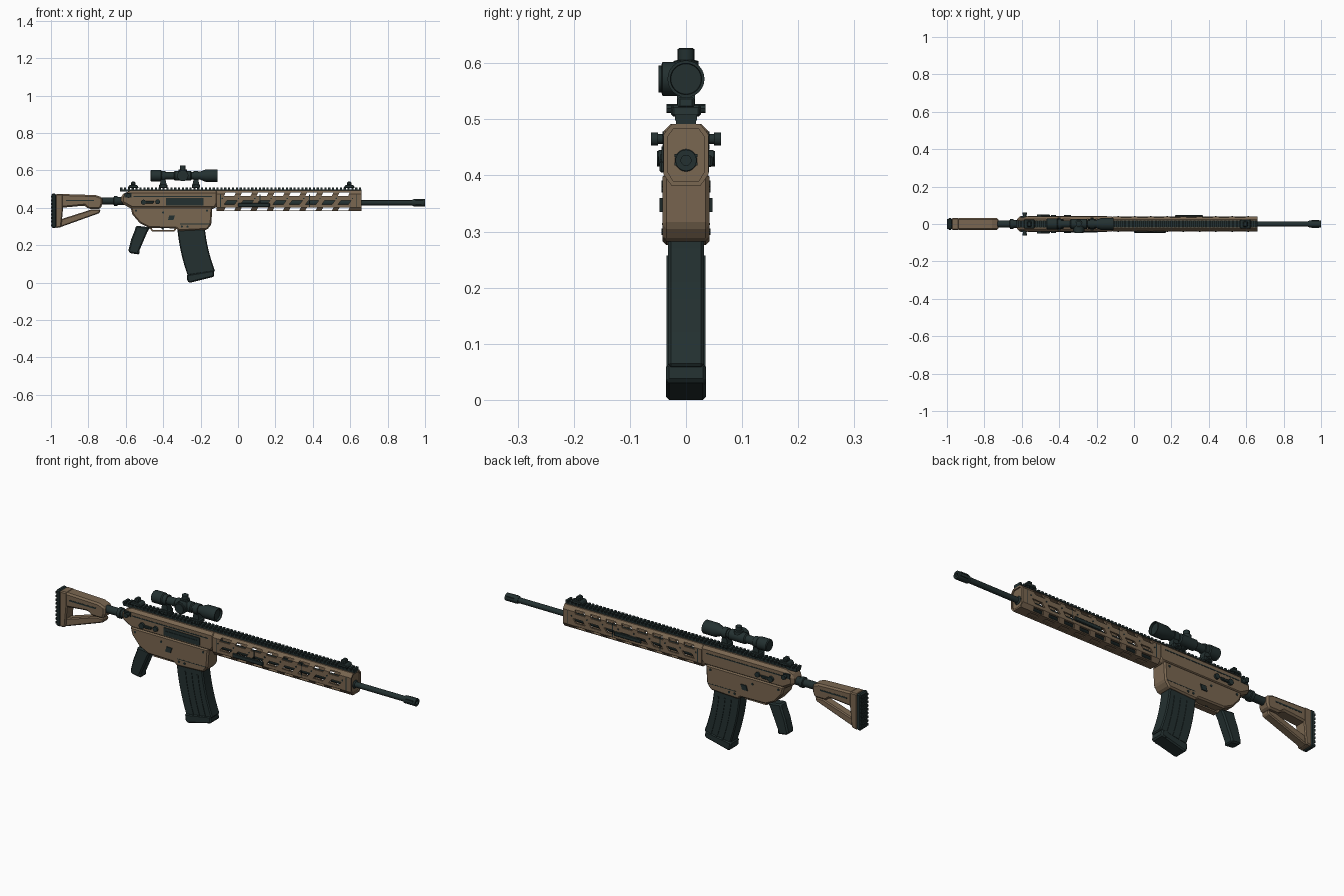
import bpy, bmesh, math
from mathutils import Matrix, Vector


def material(name, rgb):
    m = bpy.data.materials.new(name)
    m.diffuse_color = (*rgb, 1)
    return m


TAN = material("tan", (0.195, 0.135, 0.082))
DARK = material("dark green grey", (0.017, 0.030, 0.030))


def finish(name, bm, mat, bevel=0.0, smooth=False):
    bmesh.ops.recalc_face_normals(bm, faces=bm.faces)
    me = bpy.data.meshes.new(name)
    bm.to_mesh(me)
    bm.free()
    ob = bpy.data.objects.new(name, me)
    bpy.context.collection.objects.link(ob)
    me.materials.append(mat)
    if bevel:
        b = ob.modifiers.new("bevel", 'BEVEL')
        b.width, b.segments, b.limit_method = bevel, 1, 'ANGLE'
    if smooth:
        bpy.ops.object.select_all(action='DESELECT')
        ob.select_set(True)
        bpy.context.view_layer.objects.active = ob
        bpy.ops.object.shade_smooth_by_angle(angle=math.radians(35))
    return ob


def add_prism(bm, pts, y0, y1):
    """Side outline (x, z) pushed from y0 to y1."""
    f = bm.faces.new([bm.verts.new((x, y0, z)) for x, z in pts])
    g = bmesh.ops.extrude_face_region(bm, geom=[f])
    vs = [v for v in g["geom"] if isinstance(v, bmesh.types.BMVert)]
    bmesh.ops.translate(bm, verts=vs, vec=(0, y1 - y0, 0))


def prism(name, pts, y0, y1, mat, bevel=0.0):
    bm = bmesh.new()
    add_prism(bm, pts, y0, y1)
    return finish(name, bm, mat, bevel)


def rect(x0, x1, z0, z1, slant=0.0):
    return [(x0, z0), (x1, z0), (x1 + slant, z1), (x0 + slant, z1)]


def box(name, x0, x1, y0, y1, z0, z1, mat, bevel=0.0):
    return prism(name, rect(x0, x1, z0, z1), y0, y1, mat, bevel)


def lathe(name, prof, origin, axis, mat, n=20):
    """Turn (distance, radius) points around an axis through origin."""
    bm = bmesh.new()
    rot = Vector((0, 0, 1)).rotation_difference(Vector(axis)).to_matrix().to_4x4()
    mt = Matrix.Translation(origin) @ rot
    rings = [[bm.verts.new(mt @ Vector((r * math.cos(2 * math.pi * i / n),
                                        r * math.sin(2 * math.pi * i / n), d)))
              for i in range(n)] for d, r in prof]
    for a, b in zip(rings, rings[1:]):
        for i in range(n):
            bm.faces.new((a[i], a[(i + 1) % n], b[(i + 1) % n], b[i]))
    bm.faces.new(rings[0])
    bm.faces.new(rings[-1])
    return finish(name, bm, mat, 0, True)


# Stock: butt pad with ridges, spine, top bar, lower strut
box("butt_pad", -0.996, -0.972, -0.031, 0.031, 0.292, 0.476, DARK, 0.006)
for i in range(9):
    z = 0.302 + i * 0.019
    box("pad_ridge", -1.0, -0.99, -0.027, 0.027, z, z + 0.01, DARK)
prism("stock_spine", [(-0.975, 0.292), (-0.945, 0.297), (-0.935, 0.40), (-0.935, 0.474),
                      (-0.975, 0.474)], -0.031, 0.031, TAN, 0.005)
prism("stock_bar", [(-0.945, 0.40), (-0.82, 0.412), (-0.80, 0.395), (-0.735, 0.395), (-0.725, 0.42),
                    (-0.725, 0.455), (-0.76, 0.468), (-0.945, 0.474)], -0.031, 0.031, TAN, 0.008)
prism("stock_strut", [(-0.96, 0.293), (-0.74, 0.372), (-0.735, 0.392), (-0.78, 0.392),
                      (-0.95, 0.338)], -0.022, 0.022, TAN, 0.005)
for s in (-1, 1):
    prism("stock_groove", rect(-0.92, -0.77, 0.436, 0.443), s * 0.0305, s * 0.032, DARK)
lathe("buffer_tube", [(0, 0.019), (0.075, 0.019), (0.078, 0.026), (0.095, 0.026), (0.097, 0.021),
                      (0.13, 0.021)], (-0.74, 0, 0.437), (1, 0, 0), DARK)

# Receiver
prism("upper_receiver", [(-0.625, 0.425), (-0.57, 0.395), (-0.12, 0.395), (-0.105, 0.42), (-0.105, 0.492),
                         (-0.575, 0.492), (-0.625, 0.47)], -0.04, 0.04, TAN, 0.013)
prism("lower_receiver", [(-0.575, 0.405), (-0.565, 0.365), (-0.525, 0.318), (-0.475, 0.293),
                         (-0.33, 0.29), (-0.318, 0.276), (-0.165, 0.283), (-0.143, 0.31),
                         (-0.137, 0.405)], -0.042, 0.042, TAN, 0.007)
box("ejection_port", -0.385, -0.185, -0.0435, -0.036, 0.413, 0.452, DARK)
box("port_rib", -0.375, -0.195, -0.046, -0.042, 0.428, 0.437, DARK)
for s in (-1, 1):
    box("receiver_seam", -0.56, -0.14, s * 0.036, s * 0.0412, 0.458, 0.463, DARK)
    # Charging handles, selectors, releases and pins on both sides
    lathe("charging_handle", [(0, 0.009), (0.05, 0.009), (0.05, 0.012), (0.062, 0.012)],
          (-0.585, 0, 0.465), (0, s, 0), DARK, 12)
    lathe("selector_hub", [(0, 0.014), (0.052, 0.014)], (-0.505, 0, 0.43), (0, s, 0), DARK, 12)
    prism("selector_lever", rect(-0.51, -0.455, 0.422, 0.436, 0.008), s * 0.04, s * 0.05, DARK, 0.003)
    lathe("bolt_release", [(0, 0.013), (0.049, 0.013)], (-0.43, 0, 0.432), (0, s, 0), DARK, 12)
    prism("magazine_release", rect(-0.375, -0.345, 0.335, 0.36, 0.008), s * 0.04, s * 0.047, DARK)
    for x, z in ((-0.545, 0.385), (-0.40, 0.375), (-0.165, 0.385), (-0.30, 0.30), (-0.27, 0.30)):
        lathe("receiver_pin", [(0, 0.006), (0.0435, 0.006)], (x, 0, z), (0, s, 0), DARK, 10)
    box("sling_plate", -0.608, -0.57, s * 0.036, s * 0.042, 0.455, 0.478, DARK)
    box("magwell_line", -0.31, -0.15, s * 0.041, s * 0.0428, 0.312, 0.315, DARK)

# Trigger and guard
prism("trigger_guard", [(-0.475, 0.295), (-0.46, 0.274), (-0.34, 0.274), (-0.325, 0.292), (-0.333, 0.295),
                        (-0.345, 0.281), (-0.455, 0.281), (-0.465, 0.297)], -0.014, 0.014, TAN)
prism("trigger", [(-0.415, 0.30), (-0.40, 0.30), (-0.395, 0.283), (-0.405, 0.283)], -0.006, 0.006, DARK)

# Grip
prism("grip", [(-0.545, 0.305), (-0.47, 0.295), (-0.485, 0.27), (-0.53, 0.165), (-0.525, 0.15),
               (-0.58, 0.158), (-0.587, 0.17), (-0.57, 0.235), (-0.552, 0.28)], -0.026, 0.026, DARK, 0.009)

# Curved magazine, ribs and floor plate
N = 8


def edge(t, base):
    return base + 0.02 * t + 0.036 * t * t


left = [(edge(i / N, -0.325), 0.30 - 0.262 * i / N) for i in range(N + 1)]
right = [(edge(i / N, -0.178), 0.30 - 0.24 * i / N) for i in range(N + 1)]
prism("magazine", left + right[::-1], -0.032, 0.032, DARK, 0.005)
for s in (-1, 1):
    for off in (0.045, 0.08, 0.115):
        a = [(x + off, z - 0.01) for x, z in left[1:]]
        b = [(x + 0.007, z) for x, z in a]
        prism("magazine_rib", a + b[::-1], s * 0.03, s * 0.0345, DARK)
prism("magazine_floor", [(-0.275, 0.042), (-0.13, 0.066), (-0.127, 0.032), (-0.255, 0.0), (-0.27, 0.004)],
      -0.036, 0.036, DARK, 0.006)


# Octagonal handguard tube with slanted slots
def octagon(k):
    a = [(0.025 - k * 0.4, 0.492 - k), (0.04 - k, 0.473 - k * 0.4),
         (0.04 - k, 0.402 + k * 0.4), (0.026 - k * 0.4, 0.382 + k)]
    return a + [(-y, z) for y, z in reversed(a)]


X0, X1 = -0.115, 0.66
bm = bmesh.new()
loops = [[bm.verts.new((x, y, z)) for y, z in octagon(k)] for x, k in
         ((X0, 0), (X1, 0), (X1, 0.008), (X0, 0.008))]
for a, b in zip(loops, loops[1:] + loops[:1]):
    for i in range(8):
        bm.faces.new((a[i], a[(i + 1) % 8], b[(i + 1) % 8], b[i]))
guard = finish("handguard", bm, TAN)
bm = bmesh.new()
for i in range(8):
    x = -0.075 + i * 0.087
    add_prism(bm, rect(x, x + 0.055, 0.463, 0.481, 0.008), -0.1, 0.1)
    add_prism(bm, rect(x, x + 0.055, 0.417, 0.438, 0.016), -0.1, 0.1)
    add_prism(bm, rect(x, x + 0.055, 0.386, 0.401, 0.008), -0.1, 0.1)
    add_prism(bm, rect(x + 0.01, x + 0.06, 0.37, 0.3855), -0.012, 0.012)
cut = finish("slot_cutter", bm, DARK)
cut.hide_render = True
cut.hide_viewport = True
mod = guard.modifiers.new("slots", 'BOOLEAN')
mod.operation, mod.object, mod.solver = 'DIFFERENCE', cut, 'EXACT'

# Recessed cap, side covers and screws of the handguard
bm = bmesh.new()
ends = [[bm.verts.new((x, y, z)) for y, z in octagon(0.007)] for x in (0.636, 0.654)]
for i in range(8):
    bm.faces.new((ends[0][i], ends[0][(i + 1) % 8], ends[1][(i + 1) % 8], ends[1][i]))
for e in ends:
    bm.faces.new(e)
finish("handguard_cap", bm, TAN)
prism("near_rail_cover", rect(0.0, 0.17, 0.405, 0.426), -0.047, -0.037, DARK, 0.003)
prism("far_rail_cover", rect(0.22, 0.37, 0.415, 0.436), 0.037, 0.047, DARK, 0.003)
for s in (-1, 1):
    for x in (-0.095, 0.115, 0.38, 0.63):
        box("handguard_seam", x, x + 0.004, s * 0.038, s * 0.0408, 0.405, 0.47, DARK)
    for i in range(9):
        lathe("handguard_screw", [(0, 0.004), (0.003, 0.004)], (-0.084 + i * 0.087, s * 0.039, 0.45),
              (0, s, 0), DARK, 8)

# Barrel and slotted muzzle
lathe("barrel", [(0, 0.02), (0.765, 0.02), (0.77, 0.0135), (1.05, 0.0135)], (-0.11, 0, 0.427), (1, 0, 0), DARK)
lathe("muzzle", [(0, 0.015), (0.008, 0.019), (0.07, 0.019), (0.07, 0.009), (0.045, 0.009)],
      (0.93, 0, 0.427), (1, 0, 0), DARK, 16)
for s in (-1, 1):
    for z in (0.433, 0.418):
        box("muzzle_rib", 0.95, 0.99, s * 0.015, s * 0.0205, z, z + 0.005, DARK)

# Toothed top rail
bm = bmesh.new()
add_prism(bm, rect(-0.63, 0.66, 0.488, 0.499), -0.018, 0.018)
for i in range(63):
    x = -0.63 + i * 0.0206
    add_prism(bm, rect(x, x + 0.0115, 0.498, 0.509), -0.02, 0.02)
finish("top_rail", bm, DARK)

# Folded sights
for x in (-0.56, 0.595):
    prism("sight_base", [(x - 0.03, 0.506), (x + 0.03, 0.506), (x + 0.022, 0.522), (x - 0.022, 0.522)],
          -0.024, 0.024, DARK, 0.003)
    prism("sight_leaf", [(x - 0.014, 0.52), (x + 0.014, 0.52), (x + 0.01, 0.54), (x - 0.01, 0.54)],
          -0.015, 0.015, DARK, 0.004)

# Scope with turrets, rings and clamps
ZS = 0.572
lathe("scope_tube", [(0, 0.026), (0.004, 0.03), (0.055, 0.03), (0.068, 0.02), (0.125, 0.02), (0.13, 0.026),
                     (0.215, 0.026), (0.22, 0.02), (0.265, 0.021), (0.295, 0.033), (0.358, 0.033),
                     (0.358, 0.028), (0.348, 0.027)], (-0.468, 0, ZS), (1, 0, 0), DARK, 24)
lathe("top_turret", [(0, 0.022), (0.032, 0.022), (0.034, 0.015), (0.053, 0.015), (0.055, 0.012)],
      (-0.295, 0, ZS), (0, 0, 1), DARK, 16)
lathe("side_turret", [(0, 0.03), (0.042, 0.03), (0.044, 0.024), (0.049, 0.024)],
      (-0.295, 0, ZS), (0, -1, 0), DARK, 16)
for x in (-0.40, -0.225):
    lathe("scope_ring", [(-0.013, 0.026), (0.013, 0.026)], (x, 0, ZS), (1, 0, 0), DARK)
    prism("scope_post", [(x - 0.02, 0.515), (x + 0.02, 0.515), (x + 0.011, 0.56), (x - 0.011, 0.56)],
          -0.016, 0.016, DARK)
    box("rail_clamp", x - 0.022, x + 0.022, -0.027, 0.027, 0.505, 0.526, DARK, 0.004)
    lathe("clamp_bolt", [(-0.035, 0.008), (0.035, 0.008)], (x, 0, 0.519), (0, 1, 0), DARK, 8)
